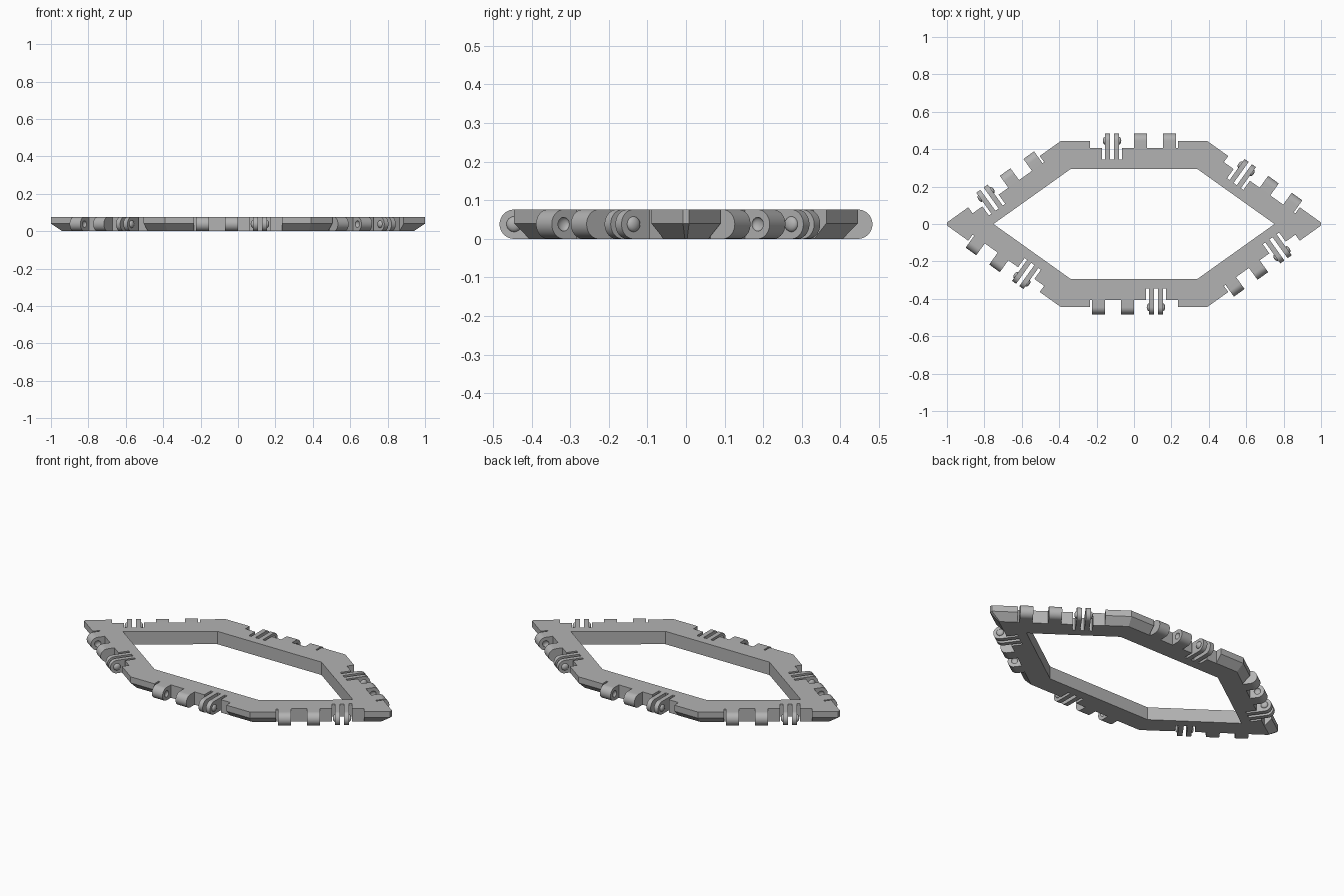
import bpy, bmesh, math
from mathutils import Matrix, Vector

if "Cube" in bpy.data.objects:
    bpy.data.objects.remove(bpy.data.objects["Cube"], do_unlink=True)

grey = bpy.data.materials.new("plain grey")
grey.use_nodes = True
COLOUR = (0.45, 0.45, 0.45, 1)
grey.diffuse_color = COLOUR
grey.node_tree.nodes["Principled BSDF"].inputs["Base Color"].default_value = COLOUR

HEIGHT, RADIUS = 0.076, 0.038
WALL = -0.04          # notch depth, measured from the outer edge
FINS = [(-0.155, -0.128), (-0.107, -0.08)]
SLOTS = [(-0.171, -0.155), (-0.128, -0.107), (-0.08, -0.064)]
BLOCKS = [(0.0, 0.07), (0.155, 0.225)]


def finish(bm, name):
    bmesh.ops.recalc_face_normals(bm, faces=bm.faces)
    mesh = bpy.data.meshes.new(name)
    bm.to_mesh(mesh)
    bm.free()
    mesh.materials.append(grey)
    obj = bpy.data.objects.new(name, mesh)
    bpy.context.collection.objects.link(obj)
    return obj


def select(obj):
    bpy.ops.object.select_all(action='DESELECT')
    obj.select_set(True)
    bpy.context.view_layer.objects.active = obj


def cut(obj, cutter):
    cutter.hide_render = True
    mod = obj.modifiers.new("cut", 'BOOLEAN')
    mod.operation, mod.solver, mod.object = 'DIFFERENCE', 'EXACT', cutter
    select(obj)
    bpy.ops.object.modifier_apply(modifier=mod.name)
    bpy.data.objects.remove(cutter, do_unlink=True)


def outline(tip, corner):
    """Clockwise long hexagon with narrow blunt tips."""
    (a, b), (c, d) = tip, corner
    half = [(-a, b), (-c, d), (c, d), (a, b)]
    return half + [(-x, -y) for x, y in half]


def add_prism(bm, profile, t0, t1, matrix):
    """Extrude a profile of (outward, up) points along the edge."""
    ends = [[bm.verts.new(matrix @ Vector((t, n, z))) for n, z in profile]
            for t in (t0, t1)]
    for ring in ends:
        bm.faces.new(ring)
    for i in range(len(profile)):
        j = (i + 1) % len(profile)
        bm.faces.new((ends[0][i], ends[0][j], ends[1][j], ends[1][i]))


def add_dome(bm, t, size, matrix):
    scale = Matrix.Diagonal((size * 0.6, size, size, 1))
    bmesh.ops.create_uvsphere(bm, u_segments=24, v_segments=12, radius=1,
                              matrix=matrix @ Matrix.Translation((t, 0, RADIUS)) @ scale)


# Frame with a chamfered lower outer edge
outer = outline((1, 0.008), (0.39, 0.445))
lower = outline((0.94, 0.003), (0.378, 0.406))
inner = outline((0.75, 0.001), (0.34, 0.293))
bm = bmesh.new()
rings = [[bm.verts.new((x, y, z)) for x, y in pts] for pts, z in
         [(lower, 0), (outer, 0.04), (outer, HEIGHT), (inner, HEIGHT), (inner, 0)]]
for ring, following in zip(rings, rings[1:] + rings[:1]):
    for i in range(len(ring)):
        j = (i + 1) % len(ring)
        bm.faces.new((ring[i], ring[j], following[j], following[i]))
frame = finish(bm, "frame")

# Local axes of the six long sides: along, outward, up
sides = []
for i in (0, 1, 2, 4, 5, 6):
    a, b = (Vector((*p, 0)) for p in (outer[i], outer[(i + 1) % 8]))
    t, mid = (b - a).normalized(), (a + b) / 2
    sides.append(Matrix(((t.x, -t.y, 0, mid.x), (t.y, t.x, 0, mid.y),
                         (0, 0, 1, 0), (0, 0, 0, 1))))


# Hinge notches and finger slots
def box_cutter(spans, depth, name):
    bm = bmesh.new()
    box = [(depth, -0.1), (0.1, -0.1), (0.1, 0.2), (depth, 0.2)]
    for m in sides:
        for t0, t1 in spans:
            add_prism(bm, box, t0, t1, m)
    return finish(bm, name)


cut(frame, box_cutter([(-0.235, 0.235)], WALL, "notch_cutter"))
cut(frame, box_cutter(SLOTS, -0.1, "slot_cutter"))

# Rounded hinge knuckles
arc = [math.pi * (k / 24 - 0.5) for k in range(25)]
profile = [(WALL, 0)] + [(RADIUS * math.cos(a), RADIUS * (1 + math.sin(a)))
                         for a in arc] + [(WALL, HEIGHT)]


def knuckles(spans, name):
    bm = bmesh.new()
    for m in sides:
        for t0, t1 in spans:
            add_prism(bm, profile, t0, t1, m)
    return finish(bm, name)


def domes(positions, size, name):
    bm = bmesh.new()
    for m in sides:
        for t in positions:
            add_dome(bm, t, size, m)
    return finish(bm, name)


fins = knuckles(FINS, "hinge_fins")
blocks = knuckles(BLOCKS, "hinge_blocks")
# Sockets face each other across the gap between the blocks
cut(blocks, domes([BLOCKS[0][1], BLOCKS[1][0]], 0.018, "socket_cutter"))
# Snap bumps on the outer faces of the fins
bumps = domes([FINS[0][0], FINS[1][1]], 0.02, "snap_bumps")

for obj in (fins, blocks, bumps):
    select(obj)
    bpy.ops.object.shade_smooth_by_angle(angle=math.radians(30))
